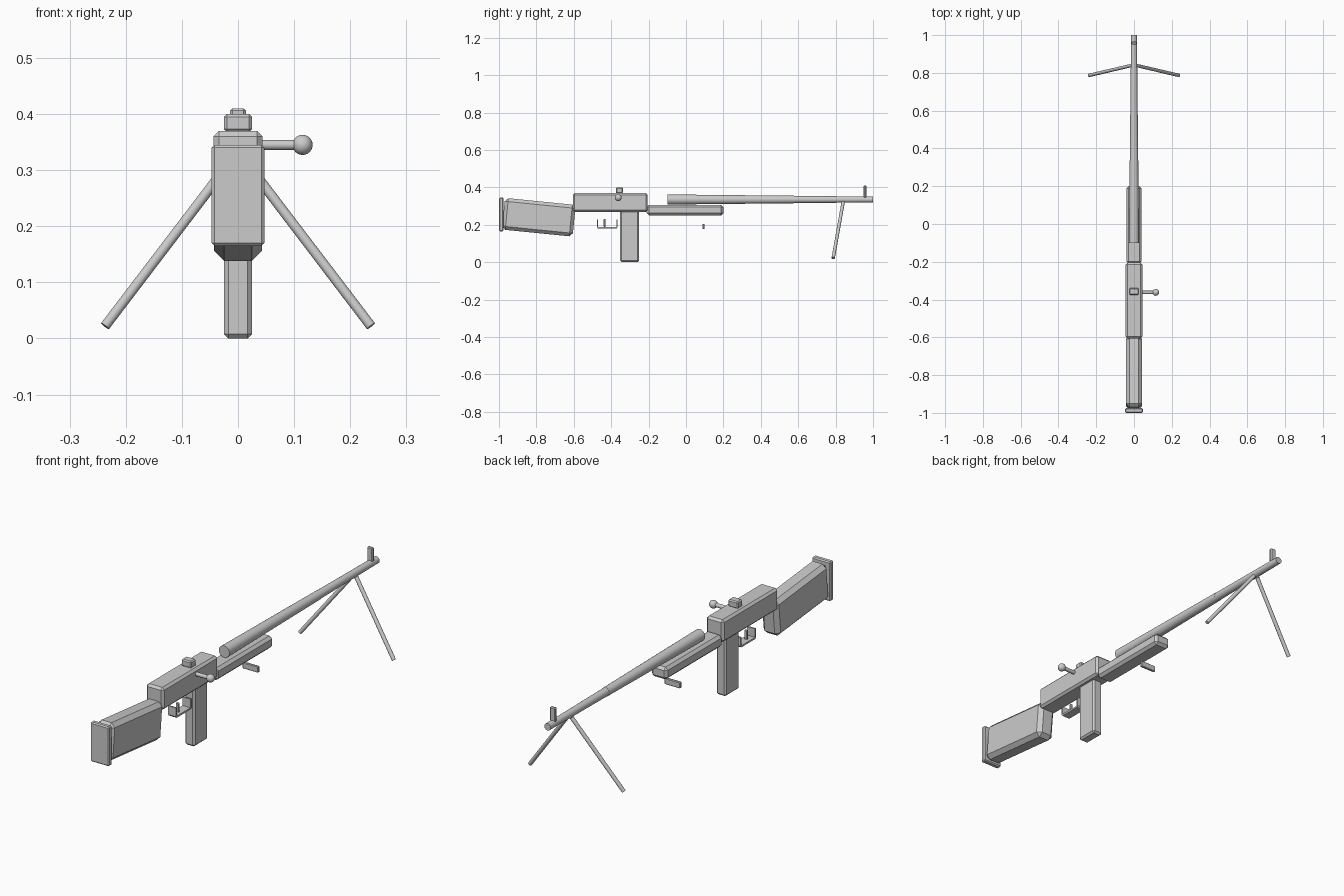
import bpy, bmesh, math
from mathutils import Vector, Matrix

if "Cube" in bpy.data.objects:
    bpy.data.objects.remove(bpy.data.objects["Cube"])


def finish(bm, name, smooth=False):
    bmesh.ops.recalc_face_normals(bm, faces=bm.faces)
    me = bpy.data.meshes.new(name)
    bm.to_mesh(me)
    bm.free()
    ob = bpy.data.objects.new(name, me)
    bpy.context.collection.objects.link(ob)
    if smooth:
        bpy.ops.object.select_all(action='DESELECT')
        ob.select_set(True)
        bpy.context.view_layer.objects.active = ob
        bpy.ops.object.shade_smooth_by_angle(angle=math.radians(35))
    return ob


def box(name, x, y, z, bevel=0.0, tilt=0.0):
    """Chamfered box from x, y and z ranges, tilted about x."""
    rng = (x, y, z)
    bm = bmesh.new()
    bmesh.ops.create_cube(bm, size=1)
    bmesh.ops.scale(bm, vec=[b - a for a, b in rng], verts=bm.verts)
    if bevel:
        bmesh.ops.bevel(bm, geom=bm.edges[:], offset=bevel, segments=1,
                        affect='EDGES', profile=0.5)
    centre = Vector([(a + b) / 2 for a, b in rng])
    bm.transform(Matrix.Translation(centre) @ Matrix.Rotation(tilt, 4, 'X'))
    return finish(bm, name)


def rod(name, start, end, r1, r2=None, sides=16):
    """Cylinder or cone between two points."""
    a, b = Vector(start), Vector(end)
    d = b - a
    bm = bmesh.new()
    bmesh.ops.create_cone(bm, cap_ends=True, segments=sides, radius1=r1,
                          radius2=r1 if r2 is None else r2, depth=d.length)
    bm.transform(Matrix.Translation((a + b) / 2) @ d.to_track_quat('Z', 'Y').to_matrix().to_4x4())
    return finish(bm, name, True)


# Body
box("receiver", (-.044, .044), (-.605, -.205), (.268, .37), .01)
box("magazine", (-.025, .025), (-.352, -.25), (0, .275), .008)
box("forestock", (-.04, .04), (-.21, .2), (.25, .306), .012)

# Shoulder stock and its end plate
box("stock", (-.043, .043), (-.977, -.597), (.155, .325), .018, -.1)
box("butt_plate", (-.047, .047), (-1, -.975), (.165, .345), .005)

# Barrel: tapered rear section and slimmer front section
rod("barrel_rear", (0, -.1, .335), (0, .58, .335), .027, .02, 24)
rod("barrel_front", (0, .57, .335), (0, 1, .335), .019, .016, 24)

# Sights
box("rear_sight", (-.025, .025), (-.375, -.338), (.368, .4), .005)
box("front_sight", (-.014, .014), (.95, .965), (.345, .41), .004)

# Side handle with ball knob
rod("side_handle", (.035, -.362, .345), (.11, -.362, .345), .009)
bm = bmesh.new()
bmesh.ops.create_uvsphere(bm, u_segments=24, v_segments=12, radius=.018)
bm.transform(Matrix.Translation((.115, -.362, .345)))
finish(bm, "handle_knob", True)

# Guard loop: a flat strip bent into a U
outer = [(-.477, .227), (-.477, .187), (-.471, .18), (-.371, .18), (-.365, .187), (-.365, .227)]
inner = [(-.372, .227), (-.372, .188), (-.47, .188), (-.47, .227)]
bm = bmesh.new()
face = bm.faces.new([bm.verts.new((-.02, y, z)) for y, z in outer + inner])
ext = bmesh.ops.extrude_face_region(bm, geom=[face], use_keep_orig=True)
bmesh.ops.translate(bm, vec=(.04, 0, 0),
                    verts=[v for v in ext["geom"] if isinstance(v, bmesh.types.BMVert)])
finish(bm, "lower_guard")
box("lever", (-.007, .007), (-.44, -.43), (.188, .23), .002)

# Strap bar below the forestock
box("strap_bar", (-.04, .04), (.088, .1), (.176, .205), .003)

# Support legs
for side, label in ((-1, "left"), (1, "right")):
    rod(label + "_leg", (side * .01, .84, .32), (side * .237, .787, .022), .009)
